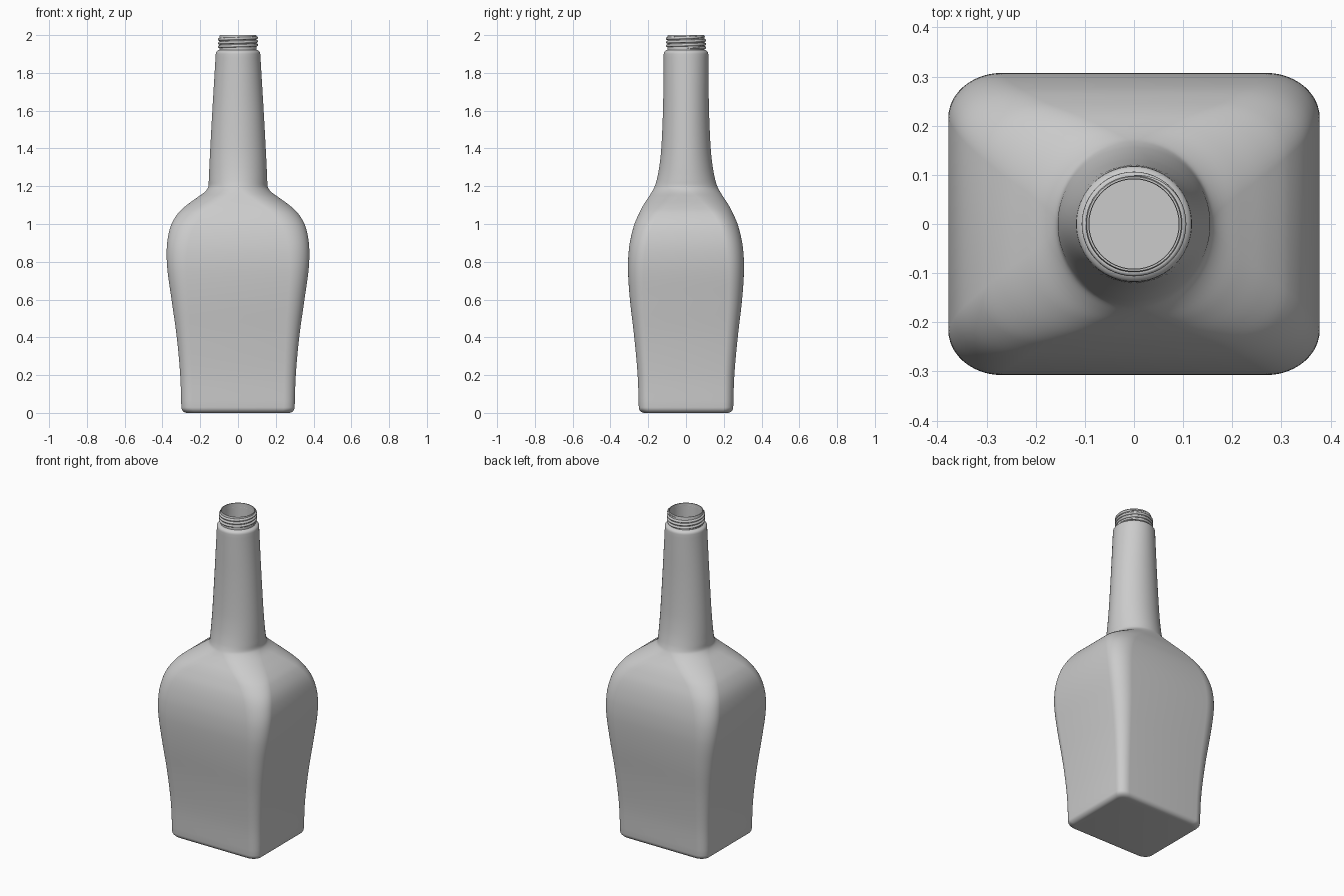
import bpy, bmesh, math

cube = bpy.data.objects.get("Cube")
if cube:
    bpy.data.objects.remove(cube)

glass = bpy.data.materials.new("plain grey")
glass.use_nodes = True
colour = (0.6, 0.6, 0.6, 1)
glass.diffuse_color = colour
glass.node_tree.nodes["Principled BSDF"].inputs["Base Color"].default_value = colour

# Body stations: height, half width, half depth, corner roundness
STATIONS = [
    (.03, .3, .25, .2), (.2, .306, .256, .21), (.4, .324, .274, .23),
    (.6, .352, .297, .26), (.75, .373, .307, .28), (.85, .378, .304, .3),
    (.93, .371, .292, .33), (1, .352, .273, .38), (1.06, .315, .247, .46),
    (1.1, .272, .226, .57), (1.14, .217, .2, .72), (1.17, .176, .181, .88),
    (1.195, .158, .168, 1), (1.23, .155, .156, 1), (1.3, .152, .142, 1),
    (1.4, .147, .131, 1), (1.6, .136, .122, 1), (1.8, .124, .119, 1),
    (1.9, .118, .118, 1)]


def section(a, b, f, z, per_corner=16):
    """Rounded rectangle ring; f = 1 gives an ellipse."""
    ring = []
    for q in range(4):
        sx = 1 if q in (0, 3) else -1
        sy = 1 if q < 2 else -1
        for i in range(per_corner):
            t = (q + (i + .5) / per_corner) * math.pi / 2
            ring.append((sx * a * (1 - f) + a * f * math.cos(t),
                         sy * b * (1 - f) + b * f * math.sin(t), z))
    return ring


def slope(i, k):
    lo, hi = max(i - 1, 0), min(i + 1, len(STATIONS) - 1)
    return (STATIONS[hi][k] - STATIONS[lo][k]) / (STATIONS[hi][0] - STATIONS[lo][0])


def smooth_stations(steps=5):
    """Cubic curve through the stations."""
    rows = []
    for i in range(len(STATIONS) - 1):
        p, q = STATIONS[i], STATIONS[i + 1]
        h = q[0] - p[0]
        for s in range(steps):
            t = s / steps
            row = [p[0] + h * t]
            for k in (1, 2, 3):
                v = ((2*t**3 - 3*t*t + 1) * p[k] + (t**3 - 2*t*t + t) * h * slope(i, k)
                     + (3*t*t - 2*t**3) * q[k] + (t**3 - t*t) * h * slope(i + 1, k))
                row.append(min(v, 1))
            rows.append(tuple(row))
    return rows + [STATIONS[-1]]


def finish(ob, angle=40):
    ob.data.materials.append(glass)
    bpy.ops.object.select_all(action='DESELECT')
    ob.select_set(True)
    bpy.context.view_layer.objects.active = ob
    if ob.type == 'MESH':
        bpy.ops.object.shade_smooth_by_angle(angle=math.radians(angle))


def loft(name, rows):
    bm = bmesh.new()
    rings = [[bm.verts.new(c) for c in section(a, b, f, z)] for z, a, b, f in rows]
    n = len(rings[0])
    for r, s in zip(rings, rings[1:]):
        for i in range(n):
            j = (i + 1) % n
            bm.faces.new((r[i], r[j], s[j], s[i]))
    bm.faces.new(rings[0][::-1])
    bm.faces.new(rings[-1])
    bmesh.ops.recalc_face_normals(bm, faces=bm.faces)
    mesh = bpy.data.meshes.new(name)
    bm.to_mesh(mesh)
    bm.free()
    ob = bpy.data.objects.new(name, mesh)
    bpy.context.collection.objects.link(ob)
    finish(ob)


# Rounded foot
R = .03
foot = []
for i in range(6):
    t = i / 6 * math.pi / 2
    inset = R * (1 - math.sin(t))
    foot.append((R * (1 - math.cos(t)), .3 - inset, .25 - inset, .2))

# Rounded neck shoulder, threaded mouth and hollow inside
mouth = [(z, r, r, 1) for z, r in (
    (1.908, .117), (1.914, .113), (1.918, .107), (1.922, .098),
    (1.994, .098), (2, .096), (2, .092), (1.9, .091))]
inside = [(z, min(a - .025, max(a - .025, .09)), b - .025, f)
          for z, a, b, f in STATIONS[::-1]]
loft("bottle", foot + smooth_stations() + mouth + inside)

# Screw thread wound round the mouth, fading at both ends
TURNS, PER_TURN = 3.25, 48
count = int(TURNS * PER_TURN)
curve = bpy.data.curves.new("screw_thread", 'CURVE')
curve.dimensions = '3D'
curve.bevel_depth = .0075
curve.bevel_resolution = 3
curve.use_fill_caps = True
spline = curve.splines.new('POLY')
spline.points.add(count)
for i, p in enumerate(spline.points):
    t = i / PER_TURN * math.tau
    p.co = (.099 * math.cos(t), .099 * math.sin(t), 1.929 + .062 * i / count, 1)
    p.radius = min(1, .1 + i / 10, .1 + (count - i) / 10)
spline.use_smooth = True
thread = bpy.data.objects.new("screw_thread", curve)
bpy.context.collection.objects.link(thread)
finish(thread)
